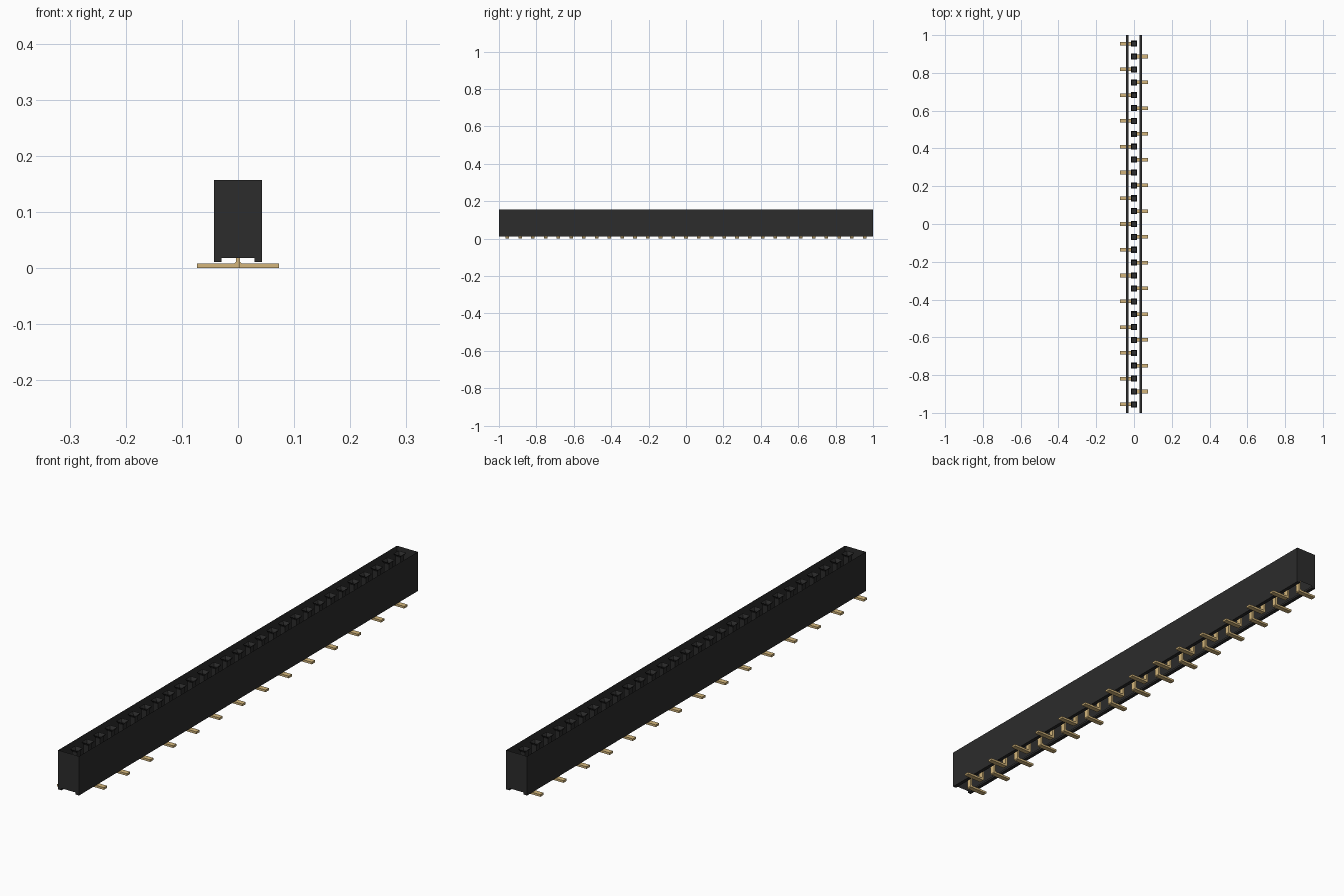
import bpy
import bmesh

cube = bpy.data.objects.get("Cube")
if cube:
    bpy.data.objects.remove(cube, do_unlink=True)

COUNT, PITCH = 29, 0.0682
HALF_W, TOP, BASE = 0.043, 0.157, 0.0105    # housing half width, top, rail bottom
SLOT_W, SLOT_Z = 0.029, 0.018               # underside channel


def material(name, color, rough):
    m = bpy.data.materials.new(name)
    m.use_nodes = True
    m.diffuse_color = (*color, 1)
    bsdf = m.node_tree.nodes["Principled BSDF"]
    bsdf.inputs["Base Color"].default_value = (*color, 1)
    bsdf.inputs["Roughness"].default_value = rough
    return m


black = material("black plastic", (0.025, 0.025, 0.025), 0.6)
gold = material("gold metal", (0.66, 0.47, 0.20), 0.5)


def finish(bm, name, mat):
    mesh = bpy.data.meshes.new(name)
    bm.to_mesh(mesh)
    bm.free()
    mesh.materials.append(mat)
    ob = bpy.data.objects.new(name, mesh)
    bpy.context.collection.objects.link(ob)
    return ob


def sweep(bm, profile, y0, y1, closed):
    """Extrude an xz profile along y; closed profiles get end caps."""
    a = [bm.verts.new((x, y0, z)) for x, z in profile]
    b = [bm.verts.new((x, y1, z)) for x, z in profile]
    n = len(profile)
    for i in range(n if closed else n - 1):
        j = (i + 1) % n
        bm.faces.new((a[i], a[j], b[j], b[i]))
    if closed:
        bm.faces.new(a[::-1])
        bm.faces.new(b)


# Housing shell: side walls with bottom rails, open channel between, end plates
bm = bmesh.new()
side = [(HALF_W, TOP), (HALF_W, BASE), (SLOT_W, BASE), (SLOT_W, SLOT_Z)]
for s in (1, -1):
    sweep(bm, [(s * x, z) for x, z in side], -1, 1, False)
outline = side + [(-x, z) for x, z in reversed(side)]
for y in (-1, 1):
    bm.faces.new([bm.verts.new((x, y, z)) for x, z in outline])
bmesh.ops.remove_doubles(bm, verts=bm.verts, dist=1e-5)
bmesh.ops.recalc_face_normals(bm, faces=bm.faces)
finish(bm, "housing", black)

# Contact pockets: square funnel mouth, straight shaft and floor
bm = bmesh.new()
for i in range(COUNT):
    y = (COUNT - 1) / 2 * PITCH - i * PITCH
    rings = []
    for h, z in ((0.016, TOP), (0.010, TOP - 0.010), (0.010, 0.06)):
        rings.append([bm.verts.new((sx * h, y + sy * h, z))
                      for sx, sy in ((-1, -1), (1, -1), (1, 1), (-1, 1))])
    for lo, hi in zip(rings[1:], rings):
        for k in range(4):
            j = (k + 1) % 4
            bm.faces.new((hi[k], hi[j], lo[j], lo[k]))
    bm.faces.new(rings[-1])
bmesh.ops.recalc_face_normals(bm, faces=bm.faces)
finish(bm, "contact_pockets", black)

# Bent flat pins, feet alternating to either side
T = 0.004   # half thickness
foot = [(-T, 0.06), (-T, 0.003), (-0.001, 0), (0.073, 0),
        (0.073, 2 * T), (0.007, 2 * T), (T, 0.011), (T, 0.06)]
for i in range(COUNT):
    y = (COUNT - 1) / 2 * PITCH - i * PITCH
    s = -1 if i % 2 == 0 else 1
    bm = bmesh.new()
    sweep(bm, [(s * x, z) for x, z in foot], y - 0.0095, y + 0.0095, True)
    bmesh.ops.recalc_face_normals(bm, faces=bm.faces)
    finish(bm, f"pin_{i + 1:02d}", gold)
